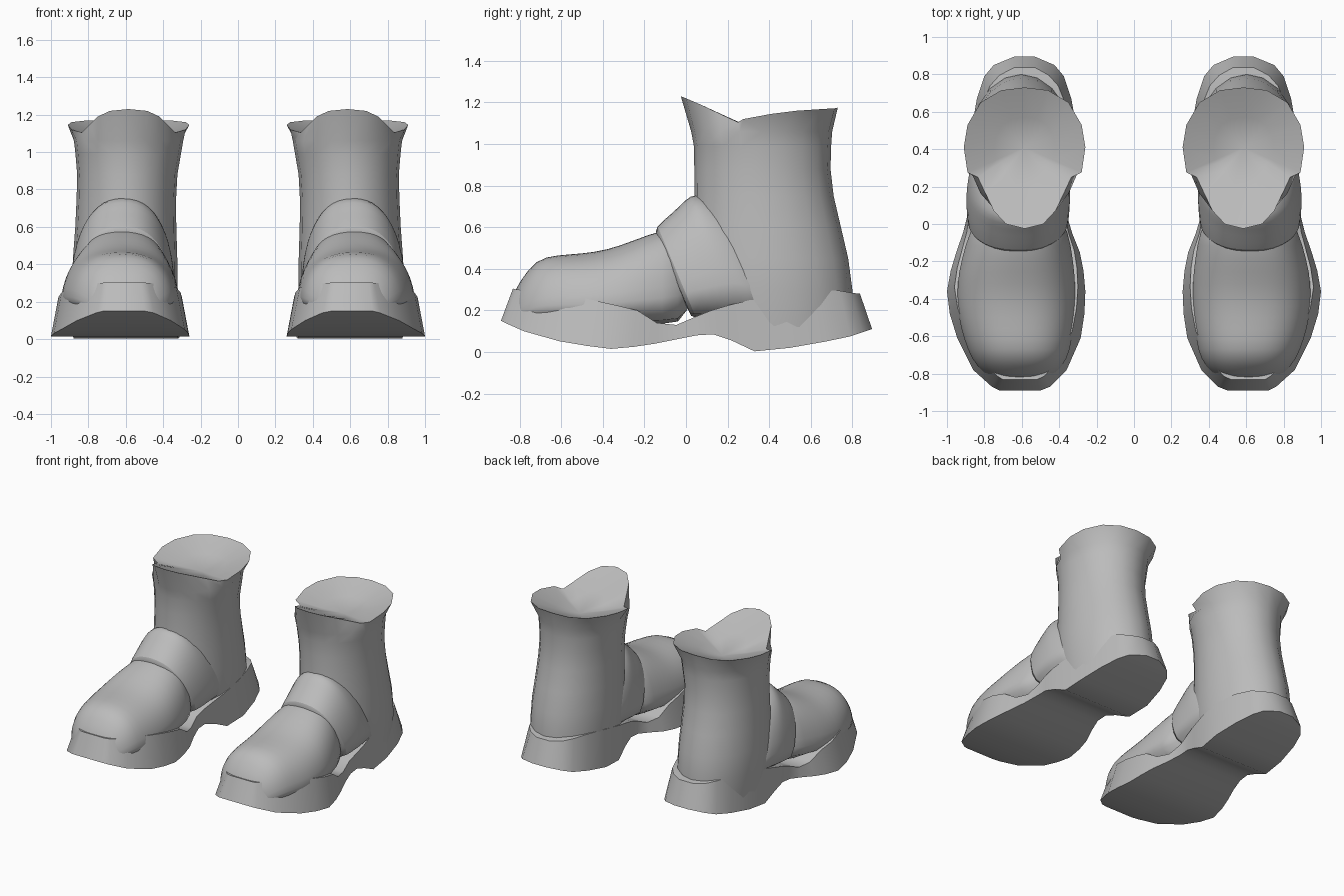
import bpy, bmesh, math

cube = bpy.data.objects.get("Cube")
if cube:
    bpy.data.objects.remove(cube, do_unlink=True)

grey = bpy.data.materials.new("plain grey")
grey.use_nodes = True
grey.diffuse_color = (0.5, 0.5, 0.5, 1)
grey.node_tree.nodes["Principled BSDF"].inputs["Base Color"].default_value = (0.5, 0.5, 0.5, 1)


def loft(name, rings, side, angle, smooth_level=0, apex=None):
    """Skin closed rings of points; close the ends flat, or the last one with an apex."""
    bm = bmesh.new()
    vs = [[bm.verts.new((x * side, y, z)) for x, y, z in r] for r in rings]
    n = len(rings[0])
    for a, b in zip(vs, vs[1:]):
        for i in range(n):
            j = (i + 1) % n
            bm.faces.new((a[i], a[j], b[j], b[i]))
    bm.faces.new(vs[0])
    if apex:
        tip = bm.verts.new((apex[0] * side, apex[1], apex[2]))
        for i in range(n):
            bm.faces.new((vs[-1][i], vs[-1][(i + 1) % n], tip))
    else:
        bm.faces.new(vs[-1])
    bmesh.ops.recalc_face_normals(bm, faces=bm.faces)
    me = bpy.data.meshes.new(name)
    bm.to_mesh(me)
    bm.free()
    me.materials.append(grey)
    ob = bpy.data.objects.new(name, me)
    bpy.context.collection.objects.link(ob)
    bpy.ops.object.select_all(action='DESELECT')
    ob.select_set(True)
    bpy.context.view_layer.objects.active = ob
    if smooth_level:
        sub = ob.modifiers.new("smooth", 'SUBSURF')
        sub.levels = sub.render_levels = smooth_level
    bpy.ops.object.shade_smooth_by_angle(angle=math.radians(angle))


def arch(y, cx, hw, top, base, lean=0.0, n=14):
    """Dome-shaped cross-section whose foot leans back by lean per unit of height."""
    pts = []
    for i in range(n + 1):
        a = math.pi * i / n
        c, s = math.cos(a), math.sin(a)
        x = cx + hw * math.copysign(abs(c) ** 0.85, c)
        z = base + (top - base) * s ** 0.8
        pts.append((x, y + lean * (top - z), z))
    return pts


# sole: y, inner x, outer x, bottom z, rim z, rim inset
SOLE = [(-0.89, 0.50, 0.72, 0.15, 0.305, 0.02), (-0.87, 0.45, 0.76, 0.14, 0.30, 0.03),
        (-0.78, 0.36, 0.86, 0.10, 0.295, 0.045), (-0.61, 0.285, 0.945, 0.052, 0.275, 0.045),
        (-0.48, 0.265, 0.985, 0.03, 0.25, 0.042), (-0.36, 0.26, 1.0, 0.015, 0.225, 0.04),
        (-0.25, 0.27, 0.98, 0.025, 0.20, 0.035), (-0.15, 0.29, 0.95, 0.04, 0.14, 0.03),
        (-0.05, 0.33, 0.915, 0.06, 0.13, 0.02), (0.05, 0.36, 0.89, 0.08, 0.17, 0.01),
        (0.13, 0.36, 0.885, 0.085, 0.20, 0.0), (0.22, 0.345, 0.885, 0.055, 0.225, 0.0),
        (0.33, 0.32, 0.88, 0.003, 0.25, 0.01), (0.50, 0.305, 0.87, 0.02, 0.285, 0.02),
        (0.67, 0.335, 0.84, 0.05, 0.30, 0.025), (0.79, 0.375, 0.80, 0.075, 0.295, 0.03),
        (0.85, 0.425, 0.75, 0.095, 0.285, 0.03), (0.895, 0.53, 0.64, 0.11, 0.28, 0.0)]

# vamp: y, centre x, half width, top z
VAMP = [(-0.835, 0.61, 0.13, 0.27), (-0.80, 0.61, 0.20, 0.34), (-0.72, 0.612, 0.265, 0.45),
        (-0.62, 0.62, 0.295, 0.468), (-0.50, 0.628, 0.32, 0.475), (-0.38, 0.63, 0.325, 0.492),
        (-0.26, 0.628, 0.32, 0.535), (-0.12, 0.62, 0.29, 0.59), (0.05, 0.61, 0.25, 0.62)]

# instep cuff: y, centre x, half width, top z
CUFF = [(-0.145, 0.62, 0.255, 0.565), (-0.155, 0.62, 0.275, 0.60), (-0.06, 0.62, 0.285, 0.675),
        (0.0, 0.618, 0.285, 0.74), (0.04, 0.615, 0.282, 0.765), (0.12, 0.61, 0.275, 0.74),
        (0.25, 0.60, 0.25, 0.68)]

# shaft: z, front y, back y, centre x, half width
SHAFT = [(0.12, 0.05, 0.80, 0.60, 0.265), (0.30, 0.02, 0.80, 0.603, 0.28),
         (0.45, 0.02, 0.78, 0.603, 0.278), (0.60, 0.03, 0.745, 0.60, 0.27),
         (0.75, 0.04, 0.71, 0.597, 0.266), (0.88, 0.04, 0.695, 0.592, 0.268),
         (0.99, 0.038, 0.698, 0.587, 0.282), (1.06, 0.025, 0.703, 0.585, 0.292)]

# shaft rim, front to back: x offset, y, z (tongue, then collar)
RIM = [(0, -0.025, 1.23), (0.10, 0.0, 1.22), (0.165, 0.07, 1.19), (0.21, 0.165, 1.145),
       (0.25, 0.25, 1.105), (0.305, 0.275, 1.12), (0.325, 0.41, 1.145), (0.305, 0.53, 1.16),
       (0.235, 0.65, 1.168), (0.125, 0.715, 1.172), (0, 0.73, 1.175)]


def sole_ring(y, xi, xo, zb, zt, inset):
    yt = y * 0.935
    return [(xi, y, zb), (xo, y, zb), (xo - inset, yt, zt), (xi + inset, yt, zt)]


def shaft_ring(z, yf, yb, cx, hw):
    ring = []
    for i in range(20):
        a = math.tau * i / 20
        ring.append((cx + hw * math.sin(a), (yf + yb) / 2 - (yb - yf) / 2 * math.cos(a), z))
    return ring


for side, label in ((1, "left"), (-1, "right")):
    loft(label + "_sole", [sole_ring(*s) for s in SOLE], side, 45)
    loft(label + "_vamp", [arch(*s, base=0.13) for s in VAMP], side, 50, 1)
    loft(label + "_instep_cuff", [arch(*s, base=0.16, lean=0.42) for s in CUFF], side, 50, 1)

    # shaft with flared collar, tongue and shallow dished opening
    rim = [(0.585 + x, y, z) for x, y, z in RIM]
    rim += [(0.585 - x, y, z) for x, y, z in RIM[-2:0:-1]]
    dish = [(0.585 + (x - 0.585) * 0.5, 0.41 + (y - 0.41) * 0.5, 1.05 + (z - 1.05) * 0.42)
            for x, y, z in rim]
    loft(label + "_shaft", [shaft_ring(*s) for s in SHAFT] + [rim, dish], side, 50,
         apex=(0.585, 0.41, 1.05))
